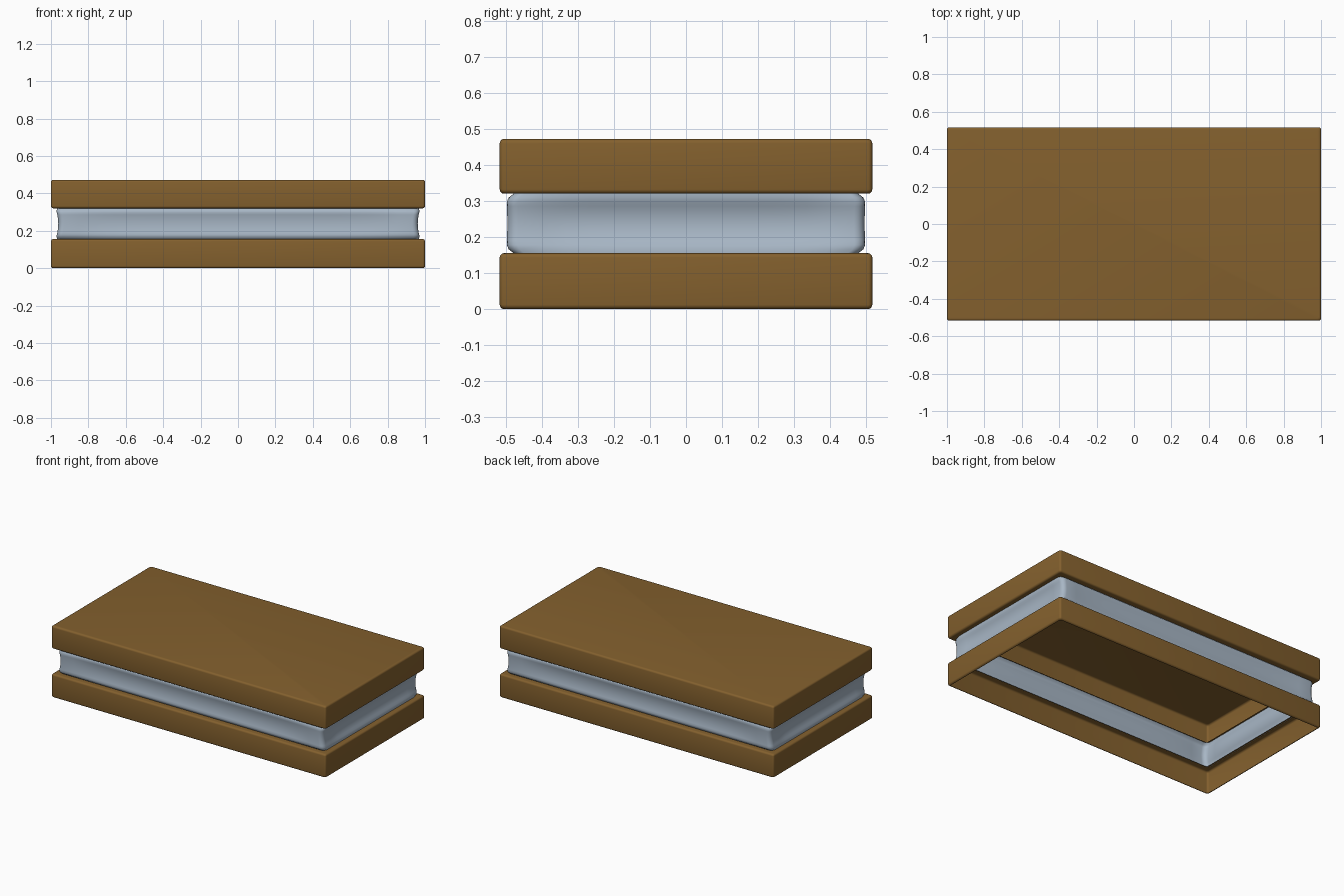
import bpy, bmesh, math

if "Cube" in bpy.data.objects:
    bpy.data.objects.remove(bpy.data.objects["Cube"])


def material(name, col):
    m = bpy.data.materials.new(name)
    m.diffuse_color = (*col, 1)
    m.use_nodes = True
    m.node_tree.nodes["Principled BSDF"].inputs["Base Color"].default_value = m.diffuse_color
    return m


wood = material("brown wood", (0.23, 0.118, 0.027))
cloth = material("blue grey cloth", (0.39, 0.47, 0.56))


def ring(hx, hy, r, z, sag=0.0, nx=1, ny=1):
    """Rounded rectangle; sag pulls the middle of each side inwards."""
    pts = []
    for k, (sx, sy) in enumerate([(1, 1), (-1, 1), (-1, -1), (1, -1)]):
        for i in range(5):
            a = math.pi / 2 * (k + i / 4)
            pts.append((sx * (hx - r) + r * math.cos(a), sy * (hy - r) + r * math.sin(a)))
        n = nx if k % 2 == 0 else ny
        for i in range(1, n):
            t = i / n
            s = sag * (1 - abs(2 * t - 1) ** 6)
            if k % 2 == 0:
                pts.append((sx * (hx - r) * (1 - 2 * t), sy * (hy - s)))
            else:
                pts.append((sx * (hx - s), sy * (hy - r) * (1 - 2 * t)))
    return [(x, y, z) for x, y in pts]


def loft(name, rings, mat, cap=False):
    bm = bmesh.new()
    loops = [[bm.verts.new(p) for p in r] for r in rings]
    n = len(loops[0])
    for a, b in zip(loops, loops[1:]):
        for i in range(n):
            j = (i + 1) % n
            bm.faces.new((a[i], a[j], b[j], b[i]))
    if cap:
        bm.faces.new(loops[-1])
    me = bpy.data.meshes.new(name)
    bm.to_mesh(me)
    bm.free()
    ob = bpy.data.objects.new(name, me)
    bpy.context.collection.objects.link(ob)
    me.materials.append(mat)
    bpy.context.view_layer.objects.active = ob
    ob.select_set(True)
    bpy.ops.object.shade_smooth_by_angle(angle=math.radians(40))
    ob.select_set(False)


X, Y, B = 1.0, 0.517, 0.012


def edge(z0, s, order):
    """Rounded horizontal edge; s=1 top edge, s=-1 bottom edge."""
    out = []
    for i in range(5):
        a = math.pi / 2 * i / 4
        d = B * (1 - math.cos(a))
        out.append(ring(X - d, Y - d, B, z0 + s * (B * math.sin(a) - B)))
    return out[::order]


def ledge(z):
    return [ring(0.955, 0.472, 0.006, z)]


# hollow lower frame, open at bottom and through the middle
loft("lower_frame", edge(0.0, -1, -1) + edge(0.155, 1, 1) + ledge(0.155), wood)

# hollow upper lid with closed top
loft("upper_lid", ledge(0.32) + edge(0.32, -1, -1) + edge(0.472, 1, 1), wood, cap=True)

# folded fabric wall, pinched between the two
prof = []
N = 14
for i in range(N + 1):
    t = i / N
    u = abs(2 * t - 1)
    pinch = 0.016 * (1 - u * u)                 # concave waist
    lip = 0.022 * max(0, (u - 0.7) / 0.3) ** 2  # tucked under at top and bottom
    prof.append(ring(0.977 - pinch - lip * 0.5, 0.499 - 0.2 * pinch - lip, 0.03,
                     0.154 + 0.167 * t, 0.014 * (1 - u * u), 24, 14))
loft("fabric_wall", prof, cloth)
